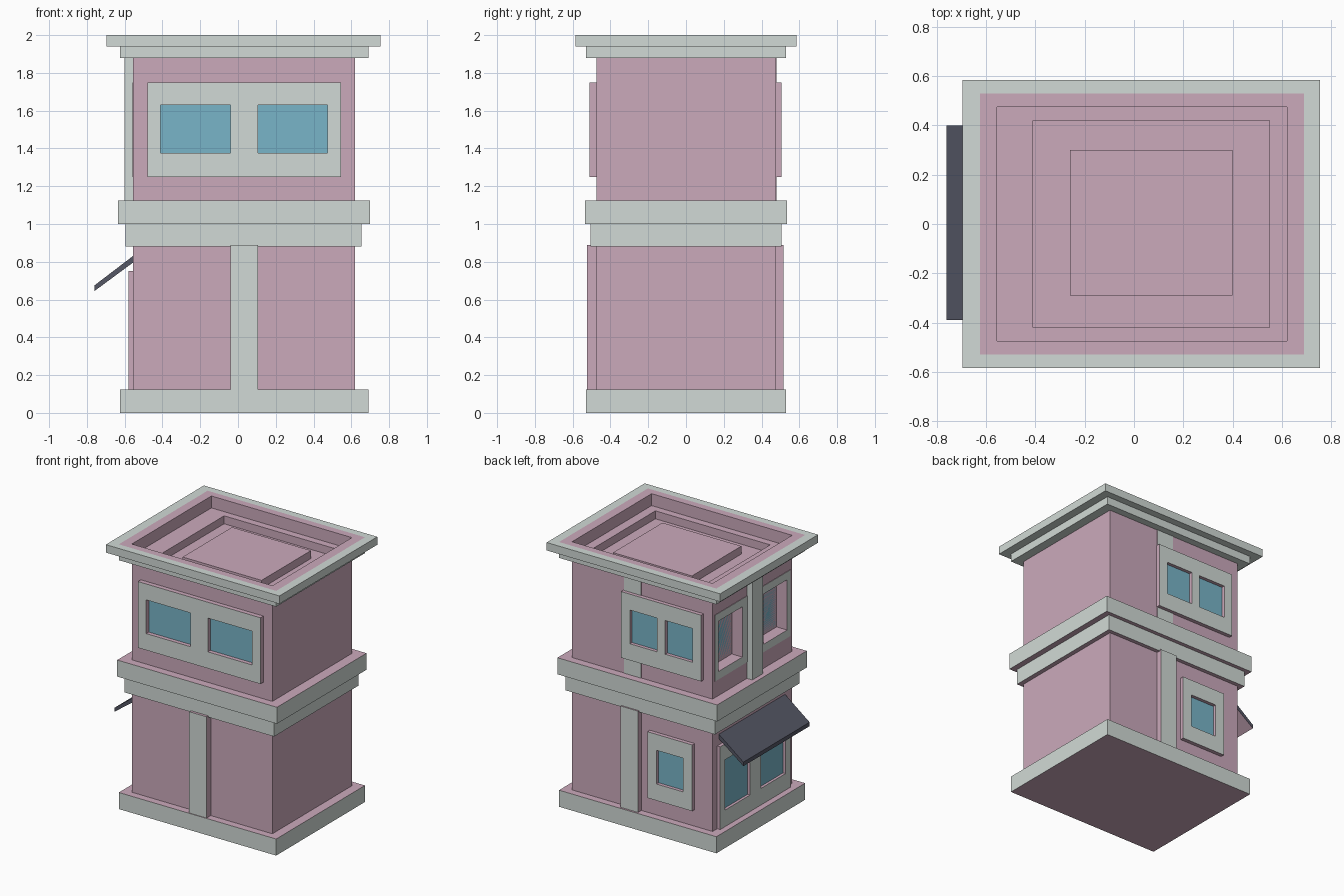
import bpy, bmesh
from mathutils import Vector

if "Cube" in bpy.data.objects:
    bpy.data.objects.remove(bpy.data.objects["Cube"])


def material(name, rgb):
    m = bpy.data.materials.new(name)
    m.diffuse_color = (*rgb, 1)
    m.use_nodes = True
    m.node_tree.nodes["Principled BSDF"].inputs["Base Color"].default_value = m.diffuse_color
    return m


PINK = material("pink_plaster", (0.60, 0.40, 0.50))
GREY = material("pale_trim", (0.64, 0.70, 0.67))
BLUE = material("window_glass", (0.19, 0.46, 0.58))
DARK = material("awning_slate", (0.09, 0.095, 0.13))

XN, XP, YN, YP = (-1, 0, 0), (1, 0, 0), (0, -1, 0), (0, 1, 0)
SIDES = (XN, XP, YN, YP)


def finish(name, bm, mats):
    bmesh.ops.recalc_face_normals(bm, faces=bm.faces)
    me = bpy.data.meshes.new(name)
    bm.to_mesh(me)
    bm.free()
    for m in mats:
        me.materials.append(m)
    ob = bpy.data.objects.new(name, me)
    bpy.context.collection.objects.link(ob)
    return ob


def add_cube(bm, lo, hi):
    vs = bmesh.ops.create_cube(bm, size=1)["verts"]
    for v in vs:
        v.co = [(a + b) / 2 + c * (b - a) for a, b, c in zip(lo, hi, v.co)]


def box(name, x, y, z, mat=PINK, trim=GREY, dirs=()):
    """Box whose faces pointing along dirs take the trim material."""
    bm = bmesh.new()
    add_cube(bm, *zip(sorted(x), sorted(y), sorted(z)))
    bm.normal_update()
    for f in bm.faces:
        f.material_index = int(any(f.normal.dot(Vector(d)) > 0.9 for d in dirs))
    return finish(name, bm, (mat, trim))


def ring(name, outer, inner, z, mat, inside=PINK):
    """Rectangular ring; rectangles are (x0, x1, y half-width)."""
    bm = bmesh.new()

    def loop(r, h):
        x0, x1, y = r
        return [bm.verts.new((a, b, h)) for a, b in ((x0, -y), (x1, -y), (x1, y), (x0, y))]
    loops = [loop(outer, z[0]), loop(outer, z[1]), loop(inner, z[1]), loop(inner, z[0])]
    for k in range(4):
        a, b = loops[k], loops[(k + 1) % 4]
        for i in range(4):
            j = (i + 1) % 4
            f = bm.faces.new((a[i], a[j], b[j], b[i]))
            f.material_index = int(k == 2)
    return finish(name, bm, (mat, inside))


def subtract(ob, cutter):
    mod = ob.modifiers.new("openings", "BOOLEAN")
    mod.operation = "DIFFERENCE"
    mod.solver = "EXACT"
    mod.object = cutter


# wall plane coordinate and outward direction
WALLS = {"front": (-0.475, YN), "back": (0.475, YP), "left": (-0.555, XN)}


def on_wall(side, u, w):
    """Map a span along the wall and a span outward from it to x and y."""
    plane, d = WALLS[side]
    s = d[0] + d[1]
    depth = [plane + s * a for a in w]
    return (depth, u) if d[0] else (u, depth)


def frame(name, side, u, z, out, windows, wz, glass=0.004):
    """Trim panel with glazed openings; returns the cutter."""
    x, y = on_wall(side, u, (-0.01, out))
    panel = box(name, x, y, z, dirs=(WALLS[side][1],))
    bm = bmesh.new()
    for i, wu in enumerate(windows):
        x, y = on_wall(side, wu, (glass, 0.1))
        if glass > 0:
            x, y = on_wall(side, wu, (-0.05, 0.1))
        add_cube(bm, *zip(sorted(x), sorted(y), wz))
        x, y = on_wall(side, wu, (glass - 0.02, glass))
        box(f"{name}_glass_{i + 1}", x, y, wz, BLUE)
    cutter = finish(name + "_cutter", bm, (PINK,))
    cutter.hide_render = True
    cutter.hide_viewport = True
    subtract(panel, cutter)
    return cutter


# main walls
WX, WY = (-0.555, 0.62), (-0.475, 0.475)
walls = box("walls", WX, WY, (0.06, 1.85))
walls_top = ring("wall_top", (-0.555, 0.62, 0.475), (-0.41, 0.55, 0.42), (1.85, 1.91), PINK)

# base and floor bands
for name, x, y, z in (
        ("base", (-0.625, 0.69), 0.53, (0, 0.125)),
        ("lower_band", (-0.595, 0.655), 0.505, (0.88, 1.0)),
        ("upper_band", (-0.635, 0.70), 0.535, (1.0, 1.125))):
    box(name, x, (-y, y), z, dirs=SIDES)

# cornice and stepped roof
hole = (-0.555, 0.62, 0.475)
ring("lower_cornice", (-0.625, 0.69, 0.53), hole, (1.88, 1.94), GREY)
ring("upper_cornice", (-0.695, 0.755, 0.585), (-0.625, 0.69, 0.53), (1.94, 2.0), GREY)
ring("roof_rim", (-0.625, 0.69, 0.53), hole, (1.94, 2.0), PINK)
box("roof_block", (-0.26, 0.40), (-0.29, 0.30), (1.84, 1.91))

# pilasters
box("front_pilaster", (-0.04, 0.105), (-0.525, -0.47), (0.12, 0.89), dirs=(YN,))
box("back_pilaster", (0.04, 0.185), (0.47, 0.515), (0.12, 0.89), dirs=(YP,))
box("back_upper_strip", (0.04, 0.185), (0.47, 0.478), (1.12, 1.885), dirs=(YP,))
box("left_pilaster", (-0.60, -0.55), (-0.065, 0.065), (1.12, 1.885), dirs=SIDES)

# window frames
high = (1.375, 1.63)
frame("front_window_frame", "front", (-0.48, 0.545), (1.25, 1.75), 0.035,
      [(-0.41, -0.04), (0.105, 0.475)], high)
frame("back_upper_window_frame", "back", (-0.48, 0.19), (1.25, 1.75), 0.03,
      [(-0.41, -0.18), (-0.11, 0.115)], high)
frame("back_lower_window_frame", "back", (-0.405, -0.03), (0.25, 0.75), 0.03,
      [(-0.33, -0.105)], (0.375, 0.63))
frame("left_shop_window_frame", "left", (-0.42, 0.42), (0.12, 0.75), 0.025,
      [(-0.36, -0.065), (0.065, 0.36)], (0.25, 0.63))
deep = frame("left_upper_window_frame", "left", (-0.45, 0.45), (1.25, 1.75), 0.004,
             [(-0.41, -0.125), (0.125, 0.41)], (1.31, 1.69), glass=-0.085)
subtract(walls, deep)

# sloping awning, dark on top and edges, pink beneath
bm = bmesh.new()
profile = [(-0.55, 0.80), (-0.76, 0.645), (-0.76, 0.675), (-0.55, 0.835)]
face = bm.faces.new([bm.verts.new((x, -0.39, z)) for x, z in profile])
ext = bmesh.ops.extrude_face_region(bm, geom=[face])["geom"]
bmesh.ops.translate(bm, vec=(0, 0.79, 0), verts=[g for g in ext if isinstance(g, bmesh.types.BMVert)])
bmesh.ops.recalc_face_normals(bm, faces=bm.faces)
for f in bm.faces:
    f.material_index = int(f.normal.z < -0.3)
finish("awning", bm, (DARK, PINK))
